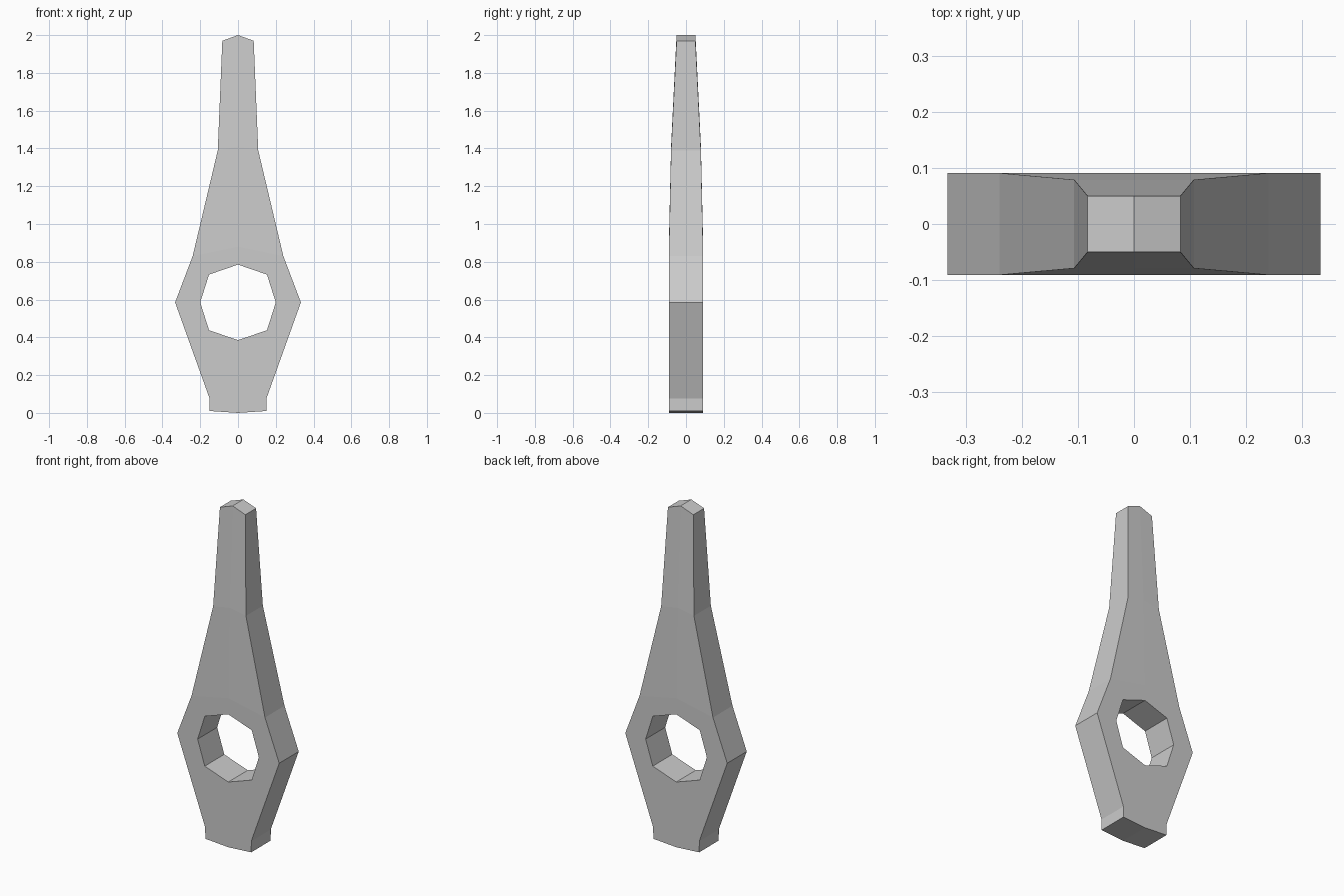
import bpy, bmesh, math

cube = bpy.data.objects.get("Cube")
if cube:
    bpy.data.objects.remove(cube, do_unlink=True)

# Plain steel
steel = bpy.data.materials.new("grey_steel")
steel.use_nodes = True
colour = (0.6, 0.6, 0.6, 1)
steel.diffuse_color = colour
steel.node_tree.nodes["Principled BSDF"].inputs["Base Color"].default_value = colour

EYE_Z, EYE_R = 0.585, 0.2

# Right half of the outline, from bottom centre to top centre
outline = [(0, 0), (0.15, 0.01), (0.15, 0.075), (0.333, EYE_Z),
           (0.24, 0.83), (0.107, 1.39), (0.083, 1.97), (0, 2)]
half_depth = [0.091, 0.091, 0.091, 0.091, 0.091, 0.079, 0.05, 0.05]

# Right half of the octagonal eye, bottom to top
eye = [(EYE_R * math.sin(a), EYE_Z - EYE_R * math.cos(a))
       for a in (0, math.radians(47.5), math.pi / 2, math.radians(132.5), math.pi)]
eye = [(x * (1.04 if i in (1, 3) else 1), EYE_Z + (z - EYE_Z) * (1.09 if i in (1, 3) else 1))
       for i, (x, z) in enumerate(eye)]

bm = bmesh.new()


def loop(points, depths, side):
    return [bm.verts.new((x, side * d, z)) for (x, z), d in zip(points, depths)]


rims, holes = [], []
for side in (-1, 1):
    rim = loop(outline, half_depth, side)
    hole = loop(eye, [0.091] * 5, side)
    brow, neck = loop([(0, 0.88), (0, 1.41)], [0.091, 0.079], side)
    rims.append(rim)
    holes.append(hole)
    # Broad face around the eye, then the tapering shank
    for face in ((rim[0], rim[1], hole[1], hole[0]),
                 (rim[1], rim[2], hole[1]),
                 (rim[2], rim[3], hole[2], hole[1]),
                 (rim[3], rim[4], hole[3], hole[2]),
                 (rim[4], brow, hole[4], hole[3]),
                 (rim[4], rim[5], neck, brow),
                 (rim[5], rim[6], rim[7], neck)):
        bm.faces.new(face)

# Outer edge and eye walls
for front, back in (rims, holes):
    for i in range(len(front) - 1):
        bm.faces.new((front[i], front[i + 1], back[i + 1], back[i]))

# Mirror the half across x and weld the centre line
half = bm.verts[:] + bm.edges[:] + bm.faces[:]
bmesh.ops.mirror(bm, geom=half, axis="X", merge_dist=0.001)
bmesh.ops.remove_doubles(bm, verts=bm.verts[:], dist=0.0005)
bmesh.ops.recalc_face_normals(bm, faces=bm.faces[:])

mesh = bpy.data.meshes.new("hammer_head")
bm.to_mesh(mesh)
bm.free()
mesh.materials.append(steel)
head = bpy.data.objects.new("hammer_head", mesh)
bpy.context.collection.objects.link(head)
